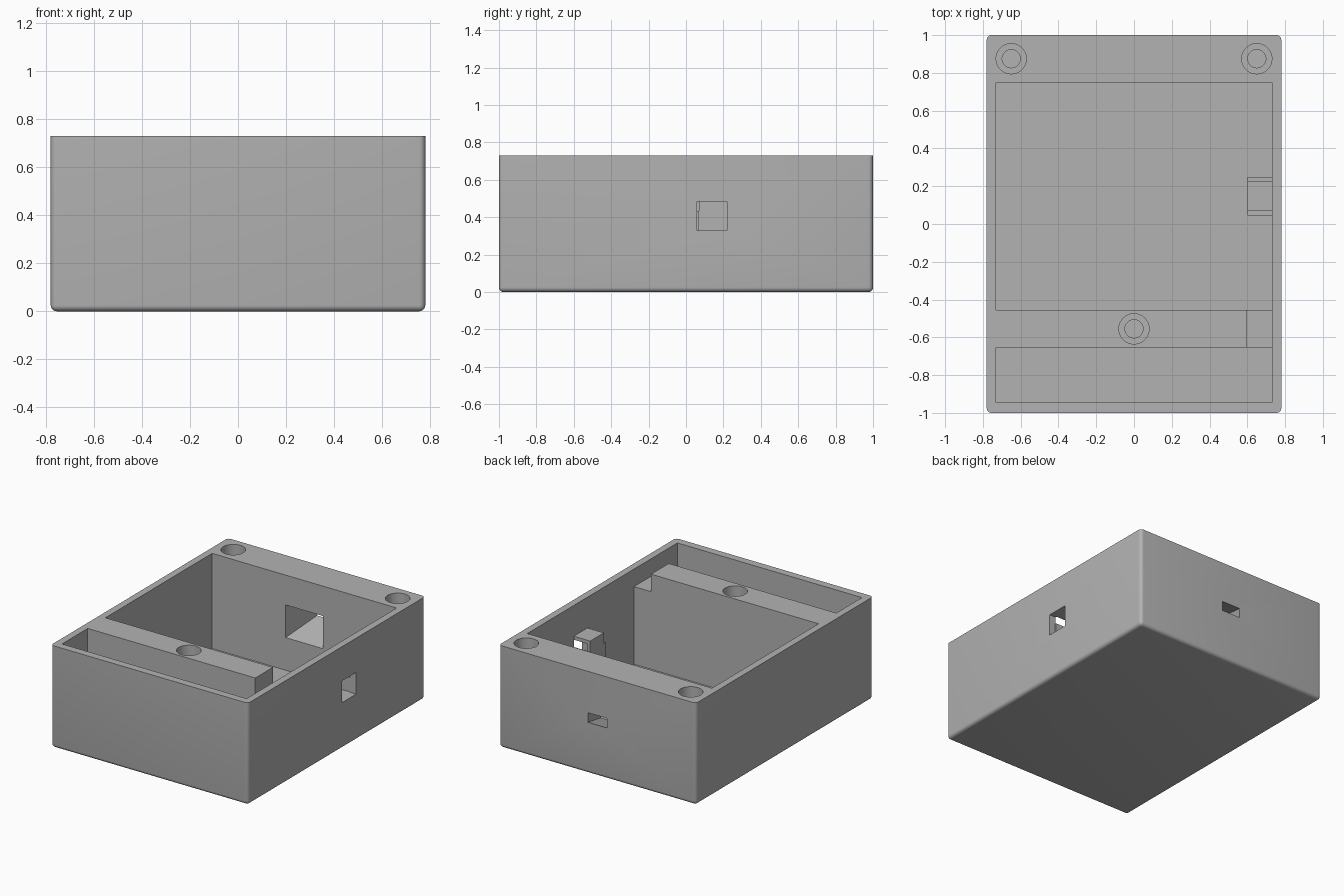
import bpy, bmesh
from mathutils import Vector

old = bpy.data.objects.get("Cube")
if old:
    bpy.data.objects.remove(old, do_unlink=True)

# Single grey plastic material
grey = bpy.data.materials.new("plain_grey")
grey.use_nodes = True
colour = (0.45, 0.45, 0.45, 1)
grey.diffuse_color = colour
grey.node_tree.nodes["Principled BSDF"].inputs["Base Color"].default_value = colour


def add_box(bm, x, y, z):
    """Axis-aligned box from (low, high) ranges."""
    verts = bmesh.ops.create_cube(bm, size=1)["verts"]
    for v in verts:
        v.co = Vector([r[0] if c < 0 else r[1] for c, r in zip(v.co, (x, y, z))])
    return verts


def make_object(name, bm):
    bmesh.ops.recalc_face_normals(bm, faces=bm.faces[:])
    mesh = bpy.data.meshes.new(name)
    bm.to_mesh(mesh)
    bm.free()
    mesh.materials.append(grey)
    obj = bpy.data.objects.new(name, mesh)
    bpy.context.collection.objects.link(obj)
    return obj


def cut(target, bm):
    """Subtract a shape from the target and discard the cutter."""
    cutter = make_object("cutter", bm)
    cutter.hide_render = True
    mod = target.modifiers.new("cut", 'BOOLEAN')
    mod.operation, mod.solver, mod.object = 'DIFFERENCE', 'EXACT', cutter
    bpy.context.view_layer.objects.active = target
    bpy.ops.object.modifier_apply(modifier=mod.name)
    bpy.data.objects.remove(cutter, do_unlink=True)


def cut_box(target, x, y, z):
    bm = bmesh.new()
    add_box(bm, x, y, z)
    cut(target, bm)


W, L, H = 0.78, 1.0, 0.73      # half width, half length, height
IN, FLOOR, OVER = 0.73, 0.05, 0.9

# Case body: rounded on the uprights and bottom, sharp at the rim
bm = bmesh.new()
add_box(bm, (-W, W), (-L, L), (0, H))
edges = [e for e in bm.edges if min(v.co.z for v in e.verts) < 0.01]
bmesh.ops.bevel(bm, geom=edges, offset=0.025, segments=5, profile=0.5, affect='EDGES')
case = make_object("case_body", bm)

# Main and front compartments, and the cable notch in the bridge between them
cut_box(case, (-IN, IN), (-0.455, 0.75), (FLOOR, OVER))
cut_box(case, (-IN, IN), (-0.945, -0.655), (FLOOR, OVER))
cut_box(case, (0.595, IN), (-0.7, -0.4), (0.605, OVER))

# Side window
cut_box(case, (0.7, 0.85), (0.06, 0.22), (0.33, 0.485))

# Tapered port through the back wall
bm = bmesh.new()
for v in add_box(bm, (-1, 1), (0.7, 1.05), (-1, 1)):
    inner = v.co.y < 0.8
    v.co.x *= 0.163 if inner else 0.06
    v.co.z = 0.4 + v.co.z * (0.133 if inner else 0.018)
cut(case, bm)

# Stepped screw holes
for x, y in ((-0.65, 0.875), (0.65, 0.875), (0, -0.555)):
    for radius, bottom in ((0.08, 0.5), (0.048, 0.2)):
        bm = bmesh.new()
        bmesh.ops.create_cone(bm, cap_ends=True, segments=48, radius1=radius,
                              radius2=radius, depth=OVER - bottom)
        bmesh.ops.translate(bm, verts=bm.verts, vec=(x, y, (OVER + bottom) / 2))
        cut(case, bm)

# Bracket behind the window: plate, shelves and low side cheeks
bm = bmesh.new()
add_box(bm, (0.6, 0.625), (0.07, 0.225), (0.305, 0.51))
for z in (0.305, 0.485):
    add_box(bm, (0.6, 0.735), (0.07, 0.225), (z, z + 0.025))
for y in (0.045, 0.225):
    add_box(bm, (0.6, 0.735), (y, y + 0.025), (0.305, 0.433))
bracket = make_object("window_bracket", bm)

# Smooth the rounded edges and hole walls only
bpy.ops.object.select_all(action='DESELECT')
case.select_set(True)
bpy.context.view_layer.objects.active = case
bpy.ops.object.shade_smooth_by_angle(angle=0.52)
